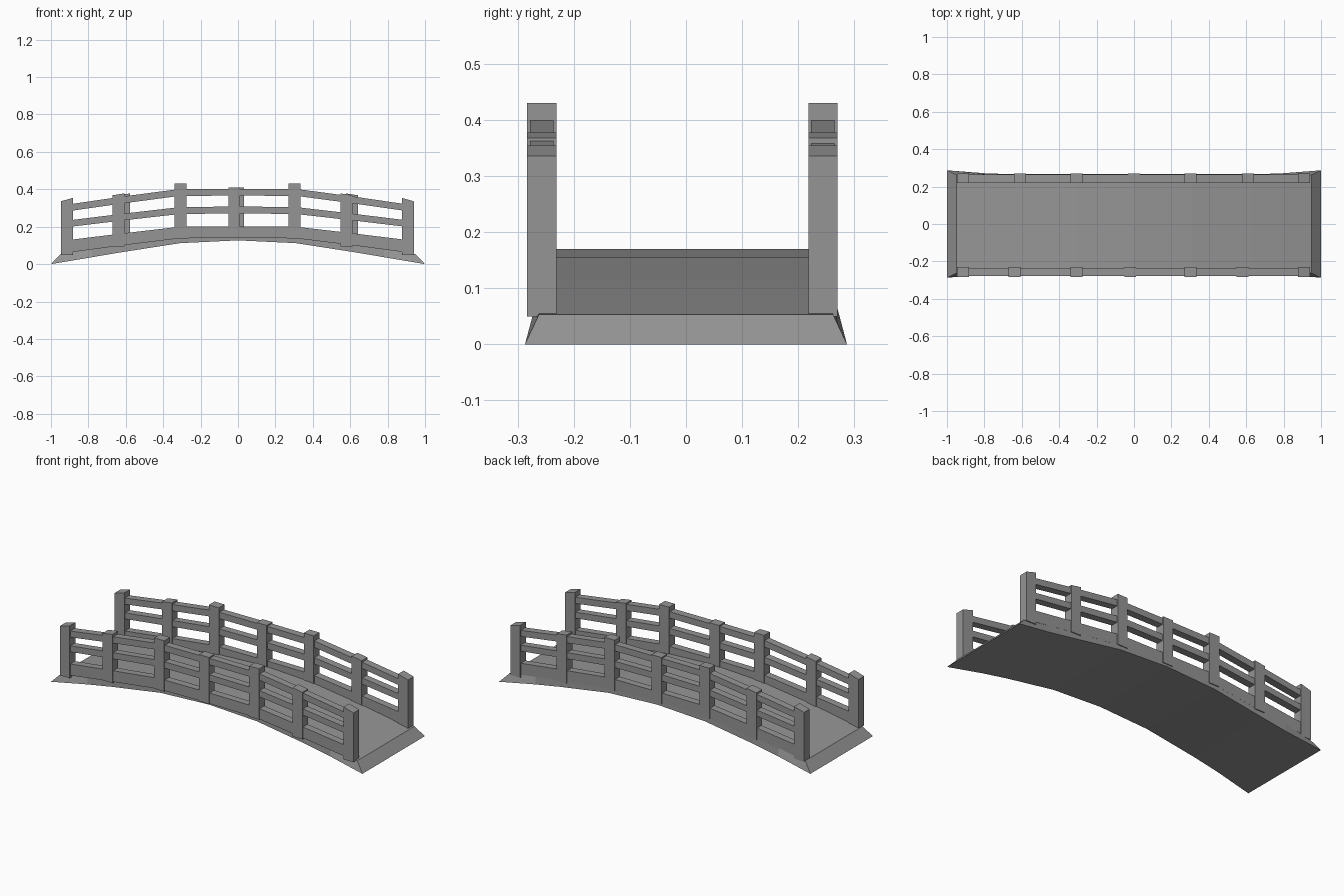
import bpy
import bmesh

if "Cube" in bpy.data.objects:
    bpy.data.objects.remove(bpy.data.objects["Cube"])

# Dark grey paint shared by all parts
grey = bpy.data.materials.new("dark_grey")
grey.diffuse_color = (0.3, 0.3, 0.3, 1)
grey.use_nodes = True
grey.node_tree.nodes["Principled BSDF"].inputs["Base Color"].default_value = grey.diffuse_color


def make_object(name, verts, faces):
    me = bpy.data.meshes.new(name)
    me.from_pydata(verts, [], faces)
    bm = bmesh.new()
    bm.from_mesh(me)
    bmesh.ops.recalc_face_normals(bm, faces=bm.faces)
    bm.to_mesh(me)
    bm.free()
    me.materials.append(grey)
    ob = bpy.data.objects.new(name, me)
    bpy.context.collection.objects.link(ob)
    return ob


def loft(name, rings):
    """Skin a row of four-cornered sections and cap both ends."""
    verts = [v for ring in rings for v in ring]
    faces = [(0, 1, 2, 3), tuple(len(verts) - 4 + k for k in range(4))]
    for i in range(len(rings) - 1):
        for k in range(4):
            a, b = 4 * i + k, 4 * i + (k + 1) % 4
            faces.append((a, b, b + 4, a + 4))
    return make_object(name, verts, faces)


def mirrored(half):
    """Extend a left-half list (x first) across the centre."""
    return half + [(-p[0],) + p[1:] for p in reversed(half) if p[0] != 0]


# Arched deck: x bottom via flare, x top, z bottom, z top, half widths
deck = [(-1, -0.95, 0.0, 0.053, 0.287, 0.262),
        (-0.78, -0.78, 0.037, 0.086, 0.270, 0.264),
        (-0.62, -0.62, 0.064, 0.113, 0.266, 0.264),
        (-0.31, -0.31, 0.112, 0.155, 0.266, 0.264),
        (0, 0, 0.127, 0.17, 0.266, 0.264)]
deck += [(-a, -b, *rest) for a, b, *rest in reversed(deck[:-1])]
loft("deck", [[(xb, -wb, zb), (xb, wb, zb), (xt, wt, zt), (xt, -wt, zt)]
              for xb, xt, zb, zt, wb, wt in deck])

# Rails follow the arch in straight runs: x, z bottom, z top
rails = {
    "top_rail": [(-0.92, 0.281, 0.317), (-0.62, 0.324, 0.361),
                 (-0.31, 0.365, 0.402), (0, 0.366, 0.403)],
    "middle_rail": [(-0.92, 0.197, 0.232), (-0.62, 0.233, 0.269),
                    (-0.31, 0.268, 0.305), (0, 0.271, 0.308)],
    "kick_rail": [(-0.92, 0.06, 0.127), (-0.62, 0.1, 0.164),
                  (-0.31, 0.138, 0.2), (0, 0.14, 0.202)],
}

# Posts: z bottom, z top on left side, z top on right side
heights = [(0.05, 0.336, 0.354), (0.095, 0.368, 0.378), (0.135, 0.43, 0.43),
           (0.14, 0.41, 0.41), (0.135, 0.43, 0.43), (0.095, 0.378, 0.368),
           (0.05, 0.354, 0.336)]
sides = {
    "front": (-0.257, [-0.915, -0.64, -0.308, -0.02, 0.302, 0.58, 0.908]),
    "back": (0.244, [-0.915, -0.61, -0.308, 0.0, 0.302, 0.61, 0.908]),
}

for side, (y, xs) in sides.items():
    for rail, half in rails.items():
        loft(f"{side}_{rail}",
             [[(x, y - 0.021, a), (x, y + 0.021, a),
               (x, y + 0.021, b), (x, y - 0.021, b)]
              for x, a, b in mirrored(half)])
    for i, (x, (z0, zl, zr)) in enumerate(zip(xs, heights)):
        h, d = 0.032, 0.026
        loft(f"{side}_post_{i + 1}",
             [[(x - h, yy, z0), (x + h, yy, z0),
               (x + h, yy, zr), (x - h, yy, zl)]
              for yy in (y - d, y + d)])
